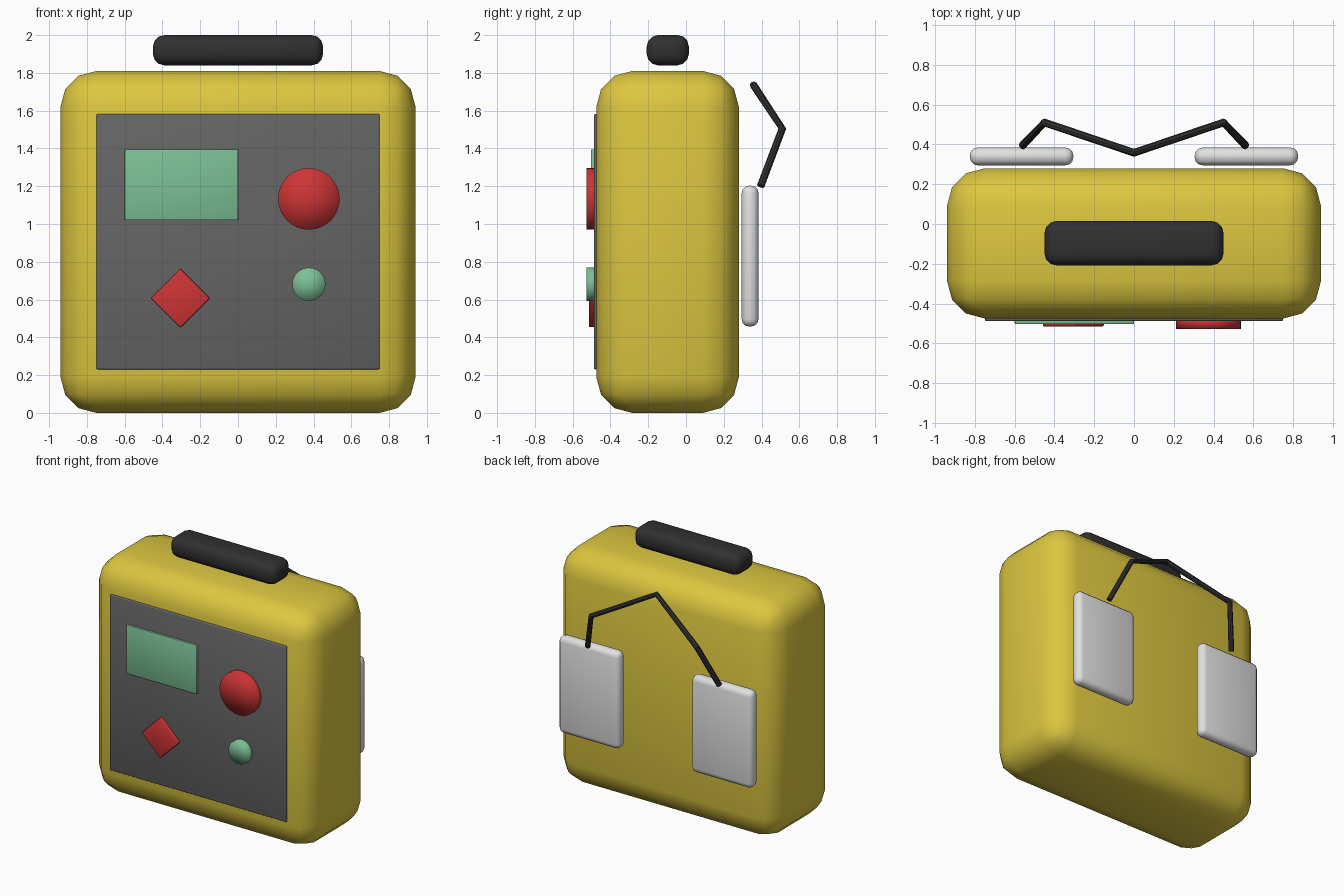
import bpy
from math import pi

cube = bpy.data.objects.get("Cube")
if cube:
    bpy.data.objects.remove(cube, do_unlink=True)


def material(name, r, g, b):
    mat = bpy.data.materials.new(name)
    mat.use_nodes = True
    mat.diffuse_color = (r, g, b, 1)
    mat.node_tree.nodes["Principled BSDF"].inputs["Base Color"].default_value = (r, g, b, 1)
    return mat


yellow = material("yellow", 0.72, 0.57, 0.05)
grey = material("dark grey", 0.13, 0.13, 0.13)
black = material("black", 0.03, 0.03, 0.03)
red = material("red", 0.62, 0.035, 0.035)
green = material("green", 0.2, 0.53, 0.3)
white = material("white", 0.75, 0.75, 0.75)


def box(name, x, y, z, mat, bevel, segments=3, turn=0):
    """Smooth bevelled box given by its (min, max) range on each axis."""
    ranges = (x, y, z)
    bpy.ops.mesh.primitive_cube_add(size=1, location=[(a + b) / 2 for a, b in ranges])
    ob = bpy.context.object
    ob.name = name
    ob.scale = [b - a for a, b in ranges]
    bpy.ops.object.transform_apply(location=False, rotation=False, scale=True)
    ob.rotation_euler.y = turn
    ob.data.materials.append(mat)
    mod = ob.modifiers.new("Bevel", "BEVEL")
    mod.width = bevel
    mod.segments = segments
    bpy.ops.object.shade_smooth()
    return ob


def button(name, x, z, radius, mat):
    """Round button facing the front, shaded as a soft dome."""
    bpy.ops.mesh.primitive_cylinder_add(vertices=32, radius=radius, depth=0.06,
                                        end_fill_type="TRIFAN",
                                        location=(x, -0.497, z), rotation=(pi / 2, 0, 0))
    ob = bpy.context.object
    ob.name = name
    ob.data.materials.append(mat)
    bpy.ops.object.shade_smooth()


# Case and carrying handle
box("case", (-0.94, 0.94), (-0.475, 0.28), (0, 1.81), yellow, 0.19)
box("handle", (-0.45, 0.45), (-0.208, 0.015), (1.84, 2.0), black, 0.06)

# Front panel with its screen and buttons
box("front_panel", (-0.75, 0.75), (-0.488, -0.44), (0.23, 1.582), grey, 0.008, 2)
box("screen", (-0.6, 0), (-0.503, -0.46), (1.02, 1.395), green, 0.004, 2)
button("large_button", 0.375, 1.133, 0.163, red)
button("small_button", 0.375, 0.681, 0.088, green)
box("diamond_button", (-0.415, -0.195), (-0.514, -0.46), (0.497, 0.717), red, 0.005, 2, pi / 4)

# Pads on the back
for side, s in (("left", 1), ("right", -1)):
    box(side + "_pad", sorted((0.305 * s, 0.825 * s)), (0.295, 0.384), (0.457, 1.203), white, 0.04)

# Cable joining the pads
half = [(0.56, 0.395, 1.2), (0.45, 0.51, 1.505), (0, 0.358, 1.735)]
path = half + [(-x, y, z) for x, y, z in half[-2::-1]]
curve = bpy.data.curves.new("cable", "CURVE")
curve.dimensions = "3D"
curve.bevel_depth = 0.02
curve.bevel_resolution = 2
curve.use_fill_caps = True
spline = curve.splines.new("POLY")
spline.points.add(len(path) - 1)
for point, co in zip(spline.points, path):
    point.co = (*co, 1)
curve.materials.append(black)
cable = bpy.data.objects.new("cable", curve)
bpy.context.collection.objects.link(cable)
bpy.ops.object.select_all(action="DESELECT")
cable.select_set(True)
bpy.context.view_layer.objects.active = cable
bpy.ops.object.convert(target="MESH")
bpy.ops.object.shade_smooth_by_angle()
